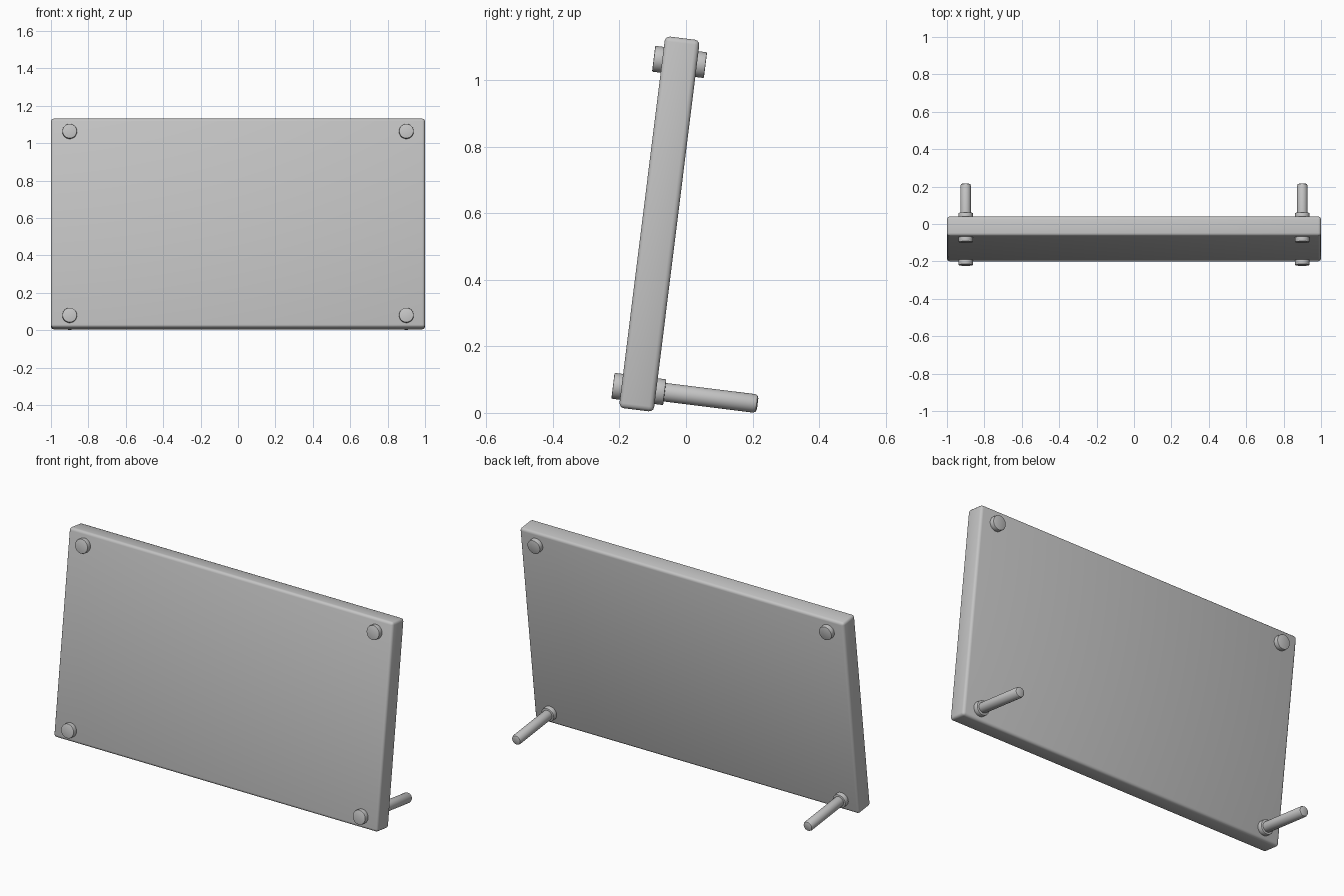
import bpy
from math import radians
from mathutils import Matrix, Vector

cube = bpy.data.objects.get("Cube")
if cube:
    bpy.data.objects.remove(cube, do_unlink=True)

grey = bpy.data.materials.new("light_grey")
grey.use_nodes = True
colour = (0.55, 0.55, 0.55, 1)
grey.diffuse_color = colour
grey.node_tree.nodes["Principled BSDF"].inputs["Base Color"].default_value = colour

# Everything shares the backward lean of the panel
LEAN = Matrix.Translation((0, -0.08, 0.568)) @ Matrix.Rotation(radians(-7.1), 4, "X")
HALF_DEPTH = 0.0525


def finish(obj, name, bevel, segments):
    obj.name = name
    obj.data.materials.append(grey)
    mod = obj.modifiers.new("soft_edges", "BEVEL")
    mod.width = bevel
    mod.segments = segments
    mod.limit_method = "ANGLE"
    mod.angle_limit = radians(40)
    bpy.ops.object.modifier_apply(modifier=mod.name)
    bpy.ops.object.shade_smooth_by_angle(angle=radians(35))


def rod(name, x, z, start, end, radius, bevel):
    """Cylinder running front to back in the panel's own frame."""
    bpy.ops.mesh.primitive_cylinder_add(vertices=40, radius=radius, depth=end - start)
    obj = bpy.context.object
    place = Matrix.Translation(Vector((x, (start + end) / 2, z)))
    obj.matrix_world = LEAN @ place @ Matrix.Rotation(radians(90), 4, "X")
    finish(obj, name, bevel, 2)


# Panel with softened edges
bpy.ops.mesh.primitive_cube_add(size=1)
panel = bpy.context.object
panel.data.transform(Matrix.Diagonal((2, 2 * HALF_DEPTH, 1.126, 1)))
panel.matrix_world = LEAN
finish(panel, "panel", 0.015, 3)

# Corner fasteners, with the two support legs at the bottom
for side, x in (("right", -0.9), ("left", 0.9)):
    for level, z in (("bottom", -0.5), ("top", 0.491)):
        tag = f"{level}_{side}"
        rod(f"front_cap_{tag}", x, z, -HALF_DEPTH - 0.026, -0.04, 0.039, 0.003)
        rod(f"back_cap_{tag}", x, z, 0.04, HALF_DEPTH + 0.026, 0.039, 0.003)
    rod(f"support_leg_{side}", x, -0.5, 0.04, 0.36, 0.028, 0.011)
